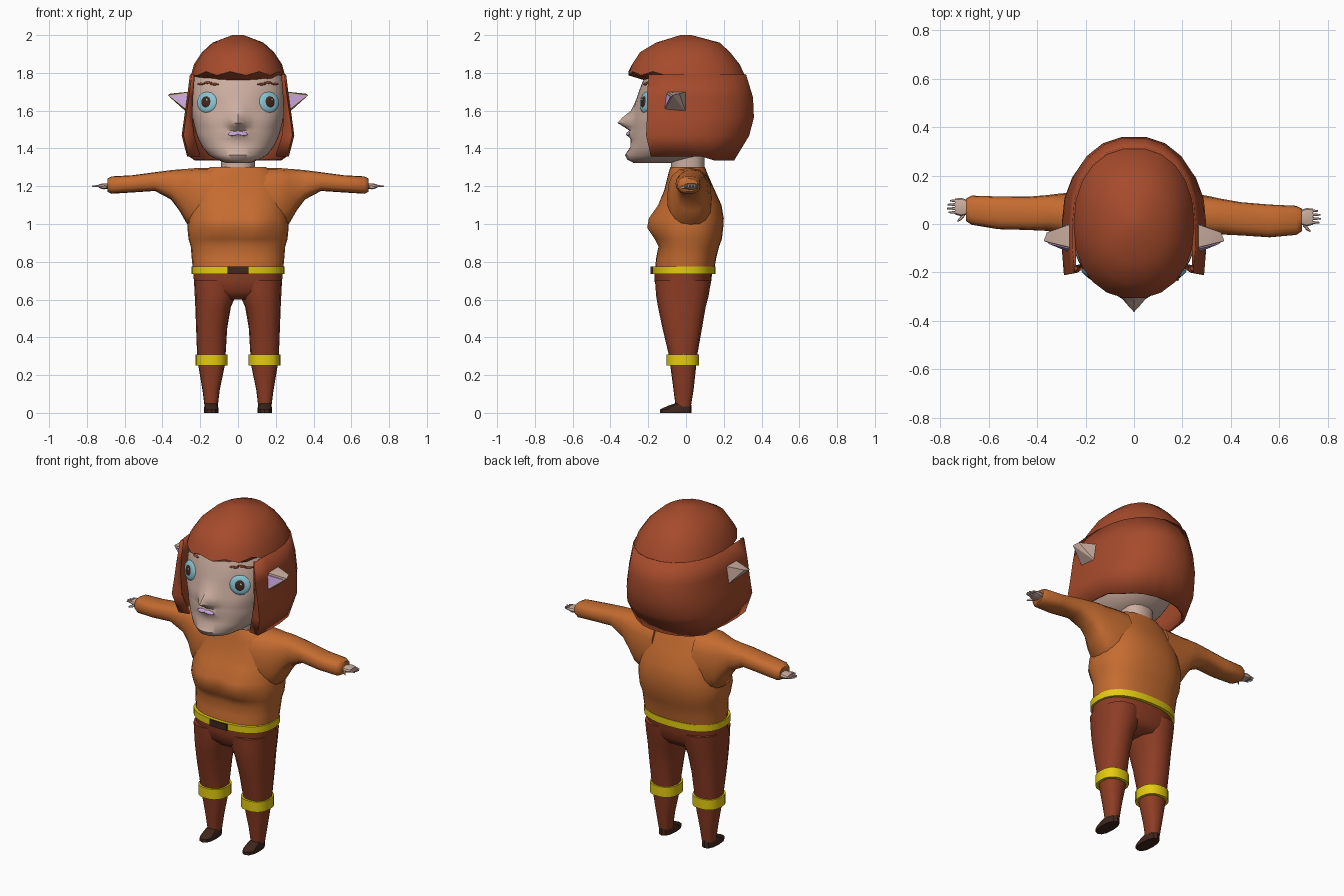
import bpy, bmesh
from math import sin, cos, pi, exp, radians
from mathutils import Vector, Matrix
from mathutils.bvhtree import BVHTree

if "Cube" in bpy.data.objects:
    bpy.data.objects.remove(bpy.data.objects["Cube"])


def material(name, rgb):
    m = bpy.data.materials.new(name)
    m.diffuse_color = (*rgb, 1)
    m.use_nodes = True
    m.node_tree.nodes["Principled BSDF"].inputs["Base Color"].default_value = m.diffuse_color
    return m


HAIR = material("hair_rust", (0.38, 0.07, 0.025))
PANTS = material("trouser_brown", (0.27, 0.047, 0.018))
KNIT = material("sweater_orange", (0.56, 0.15, 0.03))
YELLOW = material("yellow", (0.78, 0.6, 0.005))
SKIN = material("skin", (0.6, 0.42, 0.35))
DARK = material("dark_brown", (0.05, 0.02, 0.012))
BLUE = material("eye_blue", (0.25, 0.55, 0.65))
LILAC = material("lilac", (0.6, 0.38, 0.72))
WHITE = material("white", (0.9, 0.9, 0.9))


def finish(name, bm, mat, angle=40):
    bmesh.ops.recalc_face_normals(bm, faces=bm.faces)
    me = bpy.data.meshes.new(name)
    bm.to_mesh(me)
    bm.free()
    me.materials.append(mat)
    me.shade_smooth()
    me.set_sharp_from_angle(angle=radians(angle))
    ob = bpy.data.objects.new(name, me)
    bpy.context.collection.objects.link(ob)
    return ob


def section(z, x0, x1, yf, yb, n=20, p=2.4, yc=None):
    """Horizontal superellipse with separate front and back depth."""
    yc = (yf + yb) / 2 if yc is None else yc
    pts = []
    for i in range(n):
        c, s = cos(2 * pi * i / n), sin(2 * pi * i / n)
        px = abs(c) ** (2 / p) * (1 if c > 0 else -1)
        py = abs(s) ** (2 / p) * (yb - yc if s > 0 else yf - yc)
        pts.append(Vector(((x0 + x1) / 2 + (x1 - x0) / 2 * px, yc + py, z)))
    return pts


def loft(name, rings, mat, closed=True, angle=40):
    bm = bmesh.new()
    rows = [[bm.verts.new(p) for p in r] for r in rings]
    n = len(rows[0])
    for a, b in zip(rows, rows[1:]):
        for i in range(n if closed else n - 1):
            j = (i + 1) % n
            bm.faces.new((a[i], a[j], b[j], b[i]))
    if closed:
        bm.faces.new(rows[0])
        bm.faces.new(rows[-1])
    return finish(name, bm, mat, angle)


def sideways(s, stations, n=14, dy=0, p=2.6):
    """Rings along x from (x, y front, y back, z low, z high)."""
    out = []
    for x, y0, y1, z0, z1 in stations:
        d = dy * min(1, max(0, (x - 0.2) / 0.45))
        out.append([Vector((s * q.z, q.x + d, q.y)) for q in section(x, y0, y1, z0, z1, n, p)])
    return out


def blob(name, loc, size, mat, normal=Vector((0, -1, 0)), roll=0):
    bm = bmesh.new()
    rot = normal.to_track_quat('Z', 'Y').to_matrix().to_4x4()
    m = Matrix.Translation(loc) @ rot @ Matrix.Rotation(roll, 4, 'Z') @ Matrix.Diagonal((*size, 1))
    bmesh.ops.create_uvsphere(bm, u_segments=16, v_segments=8, radius=1, matrix=m)
    return finish(name, bm, mat, 60)


def hull(name, pts, mat):
    bm = bmesh.new()
    vs = [bm.verts.new(p) for p in pts]
    bmesh.ops.convex_hull(bm, input=vs)
    return finish(name, bm, mat, 20)


def bump(v, c, w):
    return exp(-((v - c) / w) ** 2)


# Head: z, half width, front, back, centre of the section
head = [(1.80, .235, -.21, .2, -.05), (1.74, .245, -.235, .22, -.05), (1.70, .248, -.25, .22, -.05),
        (1.66, .25, -.262, .22, -.05), (1.60, .25, -.27, .22, -.05), (1.565, .242, -.277, .22, -.06),
        (1.535, .235, -.282, .22, -.06), (1.515, .23, -.283, .22, -.06), (1.495, .225, -.284, .21, -.06),
        (1.475, .22, -.286, .2, -.07), (1.45, .21, -.286, .19, -.08), (1.41, .19, -.292, .16, -.1),
        (1.365, .155, -.30, .1, -.13), (1.34, .11, -.295, .02, -.16), (1.322, .06, -.27, -.08, -.17)]
rings = []
for z, w, yf, yb, yc in head:
    ring = section(z, -w, w, yf, yb, 56, 2.3, yc)
    for q in ring:
        if q.y < -0.1:
            nose = 0.082 * bump(z, 1.53, 0.06 if z > 1.53 else 0.02) * bump(q.x, 0, 0.045)
            mouth = 0.03 * bump(z, 1.475, 0.022) * bump(q.x, 0, 0.06)
            chin = 0.024 * bump(z, 1.36, 0.03) * bump(q.x, 0, 0.07)
            socket = 0.012 * bump(z, 1.645, 0.06) * bump(abs(q.x), 0.14, 0.05)
            q.y -= nose + mouth + chin - socket
    rings.append(ring)
face = loft("head", rings, SKIN)
bm = bmesh.new()
bm.from_mesh(face.data)
tree = BVHTree.FromBMesh(bm)
bm.free()


def on_face(x, z):
    loc, normal, _, _ = tree.ray_cast(Vector((x, -1, z)), Vector((0, 1, 0)))
    return loc, normal


loft("neck", [section(z, -.09, .09, -.08, .1, 14) for z in (1.26, 1.43)], SKIN)

# Facial features, placed on the surface of the head
for s, side in ((1, "right"), (-1, "left")):
    loc, nor = on_face(s * .165, 1.645)
    blob(side + "_eye", loc, (.058, .056, .014), BLUE, nor)
    blob(side + "_iris", loc + nor * .009, (.029, .032, .009), DARK, nor)
    blob(side + "_eye_glint", loc + nor * .018 + Vector((.008, 0, .01)), (.006, .006, .003), WHITE, nor)
    for k, (x, z) in enumerate(((.125, 1.74), (.16, 1.748), (.195, 1.742))):
        loc, nor = on_face(s * x, z)
        blob(f"{side}_eyebrow_{k}", loc, (.026, .006, .006), HAIR, nor)
    loc, nor = on_face(s * .024, 1.478)
    blob(side + "_lip", loc, (.03, .012, .007), LILAC, nor, s * -.15)

    # Pointed ears with a lilac hollow
    top, low, tip = Vector((s * .25, -.10, 1.70)), Vector((s * .255, -.118, 1.59)), Vector((s * .372, -.07, 1.682))
    hull(side + "_ear", [top, low, tip, (s * .36, -.035, 1.69), (s * .26, 0, 1.70), (s * .27, 0, 1.59)], SKIN)
    mid = (top + low + tip) / 3
    inner = [mid + (q - mid) * .7 + Vector((s * .004, d, 0)) for q in (top, low, tip) for d in (-.004, .004)]
    hull(side + "_ear_hollow", inner, LILAC)

# Hair crown with an overhanging fringe
crown = [(2.0, .03, -.03, .03), (1.96, .135, -.16, .18), (1.91, .19, -.245, .235), (1.845, .233, -.288, .287),
         (1.785, .25, -.308, .315), (1.762, .222, -.225, .29)]
rings = [section(z, -w, w, f, b, 22, 2.2, 0) for z, w, f, b in crown]
for i, q in enumerate(rings[-2]):
    if q.y < -.1:
        q.z += .012 + .01 * (-1) ** i
loft("hair_crown", rings, HAIR, angle=30)

# Hair curtain around the sides and back: z, half width, front edge, back, inner lock edge
curtain = [(1.79, .247, -.19, .313, .235), (1.67, .262, -.2, .35, .243), (1.565, .277, -.2, .355, .245),
           (1.47, .29, -.205, .33, .235), (1.36, .262, -.18, .25, .2)]
rings = []
for z, w, f, b, xin in curtain:
    edge = [(xin, f + .012), (w * .98, f), (w, -.1)]
    back = [(q.x, q.y) for q in section(z, -w, w, -b, b, 22, 2.2, 0)[:12]]
    path = edge + back + [(-x, y) for x, y in reversed(edge)]
    rings.append([Vector((x, y, z - (.02 if z < 1.4 and y > .1 else 0))) for x, y in path])
hair = loft("hair_curtain", rings, HAIR, closed=False, angle=30)
sol = hair.modifiers.new("thickness", 'SOLIDIFY')
sol.thickness = .016
sol.offset = 0

# Sweater body with chest volume: z, half width, front, back
body = [(.75, .238, -.165, .148), (.82, .245, -.158, .16), (.88, .25, -.145, .175), (.92, .262, -.158, .19),
        (.98, .268, -.178, .197), (1.03, .262, -.172, .2), (1.10, .25, -.145, .188), (1.18, .235, -.115, .152),
        (1.24, .215, -.1, .125), (1.28, .18, -.09, .108), (1.303, .145, -.082, .1), (1.285, .1, -.07, .08)]
rings = []
for z, w, f, b in body:
    ring = section(z, -w, w, f, b, 28, 2.4, 0)
    for q in ring:
        if q.y < -.03:
            q.y -= .036 * bump(z, 1.0, .075) * bump(abs(q.x), .1, .085)
    rings.append(ring)
loft("sweater", rings, KNIT, angle=60)

# Sleeves and hands; the left arm sits slightly further back
sleeve = [(.13, -.1, .14, .96, 1.298), (.21, -.1, .135, .97, 1.297), (.27, -.075, .122, 1.0, 1.292),
          (.31, -.05, .115, 1.07, 1.289), (.355, -.043, .105, 1.13, 1.285), (.44, -.047, .09, 1.175, 1.274),
          (.56, -.055, .08, 1.167, 1.258), (.67, -.045, .075, 1.16, 1.252), (.692, -.03, .063, 1.172, 1.24)]
palm = [(.68, .0, .055, 1.185, 1.216), (.712, -.01, .066, 1.183, 1.216), (.738, -.003, .063, 1.192, 1.21)]
for s, side, dy in ((1, "right", 0), (-1, "left", .042)):
    loft(side + "_sleeve", sideways(s, sleeve, 16, dy), KNIT, angle=60)
    loft(side + "_palm", sideways(s, palm, 10, dy), SKIN)
    for k in range(4):
        y, end = .006 + .016 * k, (.765, .772, .77, .76)[k]
        finger = [(.73, y - .007, y + .007, 1.193, 1.209), (end, y - .003, y + .003, 1.197, 1.203)]
        loft(f"{side}_finger_{k}", sideways(s, finger, 6, dy), SKIN)
    thumb = [(.697, -.008, .012, 1.188, 1.206), (.712, -.026, -.006, 1.186, 1.203), (.728, -.034, -.026, 1.186, 1.194)]
    loft(side + "_thumb", sideways(s, thumb, 6, dy), SKIN)

# Hips, belt and buckle
hips = [(.76, .236, -.167, .14), (.70, .234, -.167, .134), (.64, .226, -.152, .122), (.6, .19, -.11, .09)]
loft("trouser_hips", [section(z, -w, w, f, b, 24) for z, w, f, b in hips], PANTS, angle=60)
loft("belt", [section(z, -.246, .246, -.181, .156, 28) for z in (.735, .775)], YELLOW)
hull("belt_buckle", [(x, y, z) for x in (-.055, .055) for y in (-.188, -.16) for z in (.736, .774)], DARK)

# Trouser legs, knee bands and shoes: z, inner x, outer x, front, back
leg = [(.70, .002, .233, -.164, .132), (.62, .012, .229, -.158, .12), (.56, .038, .226, -.148, .104),
       (.45, .057, .222, -.125, .085), (.32, .065, .217, -.094, .062), (.25, .07, .21, -.083, .054),
       (.12, .097, .188, -.066, .04), (.035, .107, .177, -.055, .026)]
for s, side in ((1, "right"), (-1, "left")):
    def flip(pts):
        return [Vector((s * q.x, q.y, q.z)) for q in pts]
    loft(side + "_trouser_leg", [flip(section(*r, 16)) for r in leg], PANTS, angle=60)
    loft(side + "_knee_band", [flip(section(z, .056, .224, -.105, .071, 18)) for z in (.25, .31)], YELLOW)
    shoe = [(0, .103, .18, -.138, .03), (.018, .102, .181, -.137, .03), (.036, .106, .178, -.1, .029),
            (.05, .11, .174, -.06, .026)]
    loft(side + "_shoe", [flip(section(*r, 12)) for r in shoe], DARK, angle=30)
